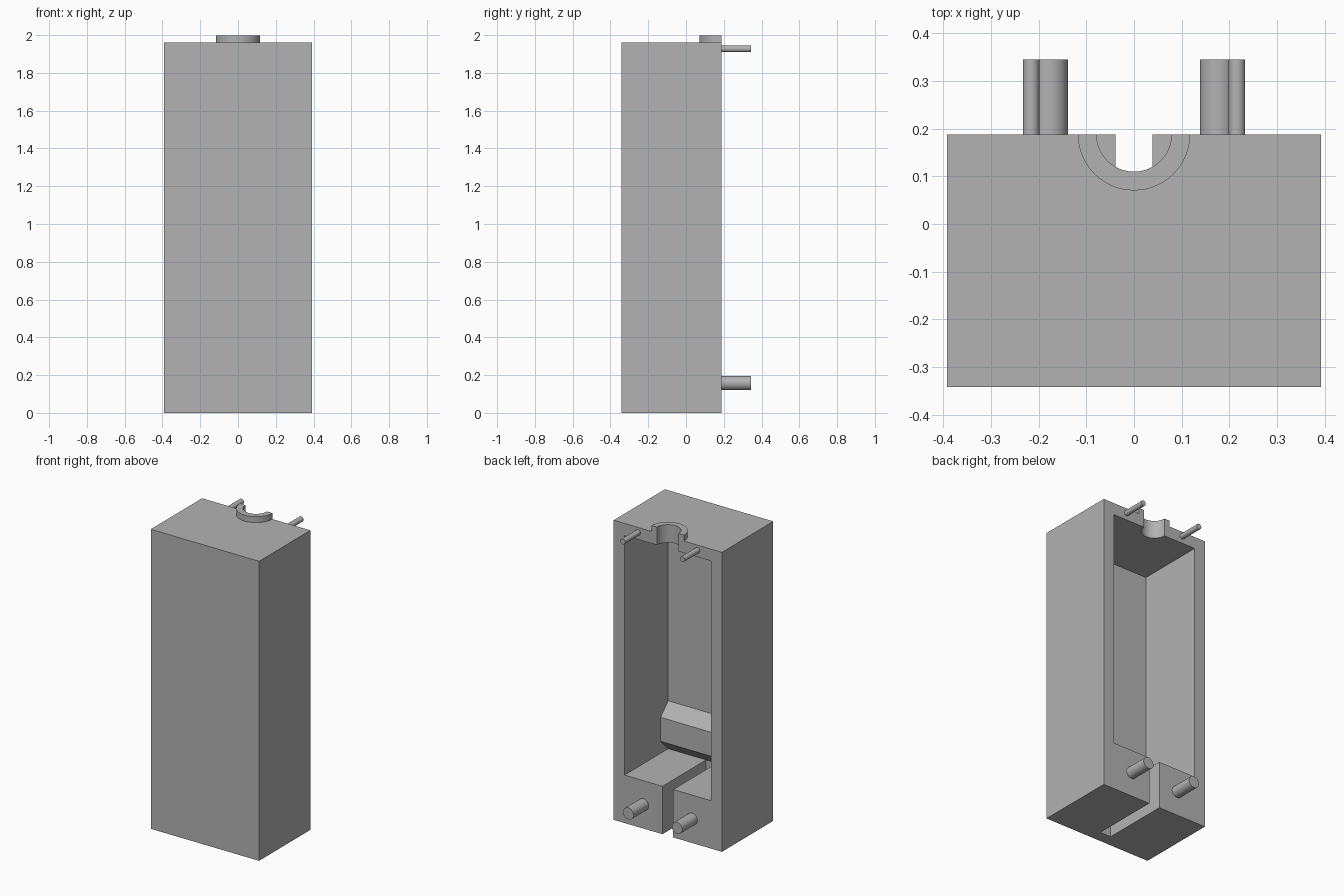
import bpy, bmesh, math
from mathutils import Matrix, Vector

if "Cube" in bpy.data.objects:
    bpy.data.objects.remove(bpy.data.objects["Cube"], do_unlink=True)

U = 0.0392                       # one wall unit
HALF_W, HEIGHT = 10 * U, 50 * U
FRONT, BACK = -0.342, 0.188
WALL = 2 * U
FLOOR = 8 * U
INNER = FRONT + WALL             # inside of the front wall

grey = bpy.data.materials.new("plain_grey")
grey.use_nodes = True
colour = (0.45, 0.45, 0.45, 1)
grey.diffuse_color = colour
grey.node_tree.nodes["Principled BSDF"].inputs["Base Color"].default_value = colour


def make(name, bm, smooth=False):
    bmesh.ops.recalc_face_normals(bm, faces=bm.faces)
    mesh = bpy.data.meshes.new(name)
    bm.to_mesh(mesh)
    bm.free()
    mesh.materials.append(grey)
    obj = bpy.data.objects.new(name, mesh)
    bpy.context.collection.objects.link(obj)
    if smooth:
        smooth_shade(obj)
    return obj


def activate(obj):
    bpy.ops.object.select_all(action='DESELECT')
    obj.select_set(True)
    bpy.context.view_layer.objects.active = obj


def smooth_shade(obj):
    activate(obj)
    bpy.ops.object.shade_smooth_by_angle(angle=math.radians(30))


def box(name, low, high):
    low, high = Vector(low), Vector(high)
    bm = bmesh.new()
    bmesh.ops.create_cube(bm, size=1)
    for v in bm.verts:
        v.co = (low + high) / 2 + v.co * (high - low)
    return make(name, bm)


def cylinder(name, centre, radius, length, along_y=False, smooth=False):
    bm = bmesh.new()
    turn = Matrix.Rotation(math.pi / 2 if along_y else 0, 4, 'X')
    bmesh.ops.create_cone(bm, cap_ends=True, segments=64, radius1=radius, radius2=radius,
                          depth=length, matrix=Matrix.Translation(centre) @ turn)
    return make(name, bm, smooth)


def prism(name, points, offset, smooth=False):
    """Extrude a closed outline by an offset."""
    bm = bmesh.new()
    face = bm.faces.new([bm.verts.new(p) for p in points])
    moved = bmesh.ops.extrude_face_region(bm, geom=[face], use_keep_orig=True)["geom"]
    bmesh.ops.translate(bm, vec=offset, verts=[g for g in moved if isinstance(g, bmesh.types.BMVert)])
    return make(name, bm, smooth)


def cut(target, cutter):
    cutter.hide_render = True
    mod = target.modifiers.new("cut", 'BOOLEAN')
    mod.operation, mod.solver, mod.object = 'DIFFERENCE', 'EXACT', cutter
    activate(target)
    bpy.ops.object.modifier_apply(modifier=mod.name)
    bpy.data.objects.remove(cutter, do_unlink=True)


# Housing: open-backed box with a floor slot and a round notch in the roof
housing = box("housing", (-HALF_W, FRONT, 0), (HALF_W, BACK, HEIGHT))
inside = HALF_W - WALL
cut(housing, box("cavity_cutter", (-inside, INNER, FLOOR), (inside, BACK + 0.1, HEIGHT - WALL)))
cut(housing, box("slot_cutter", (-U, INNER, -0.1), (U, BACK + 0.1, FLOOR + 0.05)))
cut(housing, cylinder("notch_cutter", (0, BACK, HEIGHT), 2 * U, 0.3))
smooth_shade(housing)

# Half-round collar on the roof around the notch
steps = 32
arc = [math.pi + math.pi * i / steps for i in range(steps + 1)]
outline = [(3 * U * math.cos(a), BACK + 3 * U * math.sin(a), HEIGHT) for a in arc]
outline += [(2 * U * math.cos(a), BACK + 2 * U * math.sin(a), HEIGHT) for a in reversed(arc)]
prism("collar", outline, (0, 0, U), smooth=True)

# Bevelled ledge across the inside of the front wall
ledge = [(INNER, 8), (INNER + WALL, 10), (INNER + WALL, 14), (INNER, 16)]
prism("inner_ledge", [(-inside, y, z * U) for y, z in ledge], (2 * inside, 0, 0))

# Locating pegs on the back rim
peg = 4 * U
for side, label in ((1, "left"), (-1, "right")):
    cylinder(label + "_upper_peg", (side * 5.5 * U, BACK + peg / 2, 1.927), 0.0175, peg, True, True)
    cylinder(label + "_lower_peg", (side * 4.5 * U, BACK + peg / 2, 0.158), 0.038, peg, True, True)
